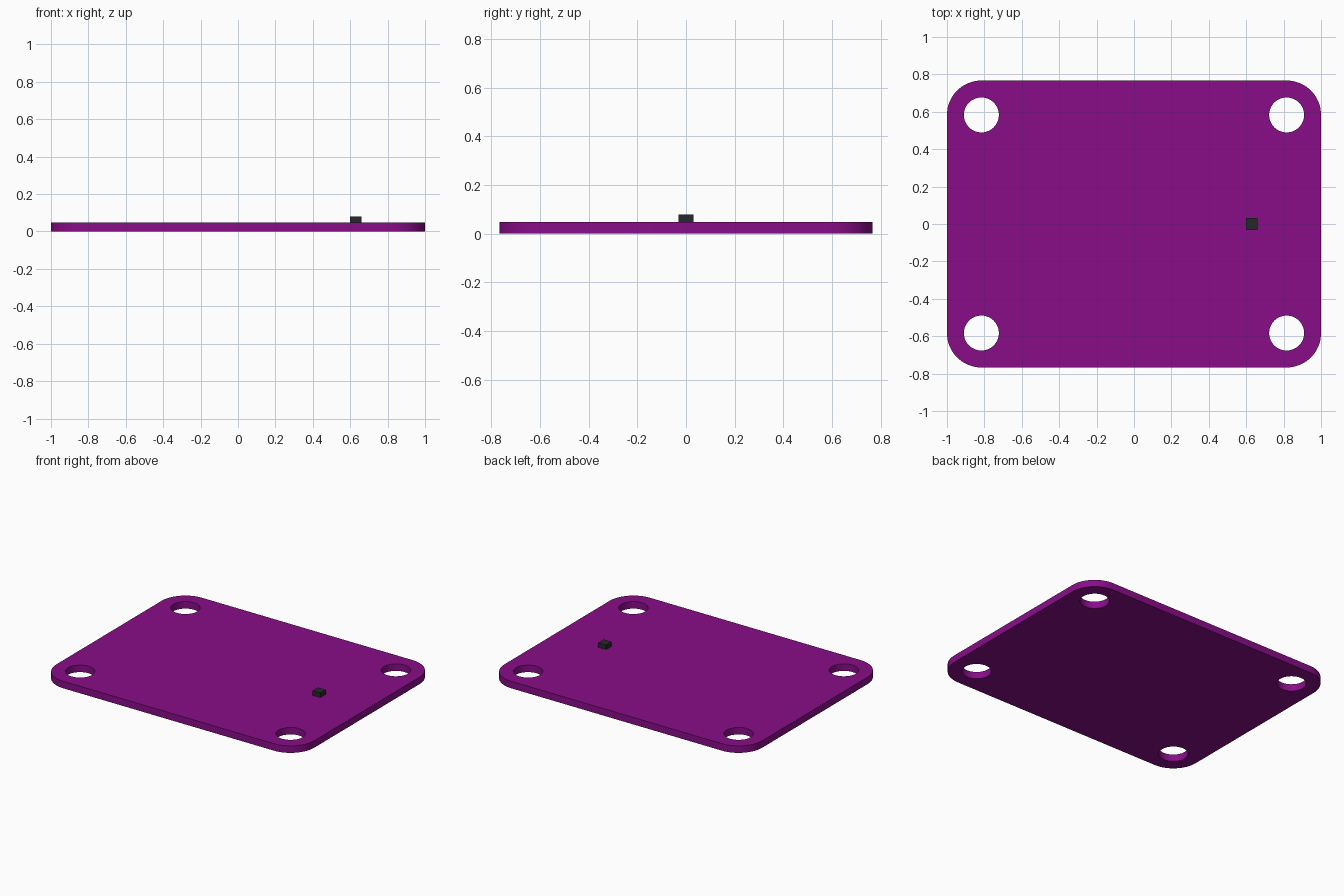
import bpy, bmesh
from math import sin, cos, pi

if "Cube" in bpy.data.objects:
    bpy.data.objects.remove(bpy.data.objects["Cube"])

HX, HY, T = 1.0, 0.767, 0.049      # half sizes and thickness of the board
R, HOLE = 0.184, 0.0935            # corner radius, hole radius
CX, CY = HX - R, HY - R            # holes share the corner centres


def material(name, rgb):
    m = bpy.data.materials.new(name)
    m.diffuse_color = (*rgb, 1)
    m.use_nodes = True
    m.node_tree.nodes["Principled BSDF"].inputs["Base Color"].default_value = m.diffuse_color
    return m


def prism(name, points, z0, z1, mat=None):
    """Extrude a flat outline from z0 up to z1."""
    bm = bmesh.new()
    face = bm.faces.new([bm.verts.new((x, y, z0)) for x, y in points])
    top = bmesh.ops.extrude_face_region(bm, geom=[face])["geom"]
    bmesh.ops.translate(bm, vec=(0, 0, z1 - z0),
                        verts=[g for g in top if isinstance(g, bmesh.types.BMVert)])
    bmesh.ops.recalc_face_normals(bm, faces=bm.faces)
    mesh = bpy.data.meshes.new(name)
    bm.to_mesh(mesh)
    bm.free()
    ob = bpy.data.objects.new(name, mesh)
    bpy.context.collection.objects.link(ob)
    if mat:
        mesh.materials.append(mat)
    return ob


def arc(cx, cy, r, a0, a1, n):
    return [(cx + r * cos(a0 + (a1 - a0) * i / n),
             cy + r * sin(a0 + (a1 - a0) * i / n)) for i in range(n + 1)]


purple = material("board purple", (0.25, 0.004, 0.25))
black = material("chip black", (0.02, 0.02, 0.02))

# Board with rounded corners
corners = [(1, 1), (-1, 1), (-1, -1), (1, -1)]
outline = []
for k, (sx, sy) in enumerate(corners):
    outline += arc(sx * CX, sy * CY, R, k * pi / 2, (k + 1) * pi / 2, 16)
board = prism("board", outline, 0, T, purple)

# Mounting holes, one in each corner
for sx, sy in corners:
    circle = arc(sx * CX, sy * CY, HOLE, 0, 2 * pi, 48)[:-1]
    cutter = prism("hole_cutter", circle, -0.05, T + 0.05, purple)
    mod = board.modifiers.new("hole", 'BOOLEAN')
    mod.operation, mod.solver, mod.object = 'DIFFERENCE', 'EXACT', cutter
    bpy.context.view_layer.objects.active = board
    bpy.ops.object.modifier_apply(modifier=mod.name)
    bpy.data.objects.remove(cutter)

bpy.ops.object.select_all(action='DESELECT')
board.select_set(True)
bpy.context.view_layer.objects.active = board
bpy.ops.object.shade_smooth_by_angle()

# Small chip on the top surface
x0, x1, y = 0.598, 0.66, 0.031
prism("chip", [(x0, -y), (x1, -y), (x1, y), (x0, y)], T, 0.08, black)
